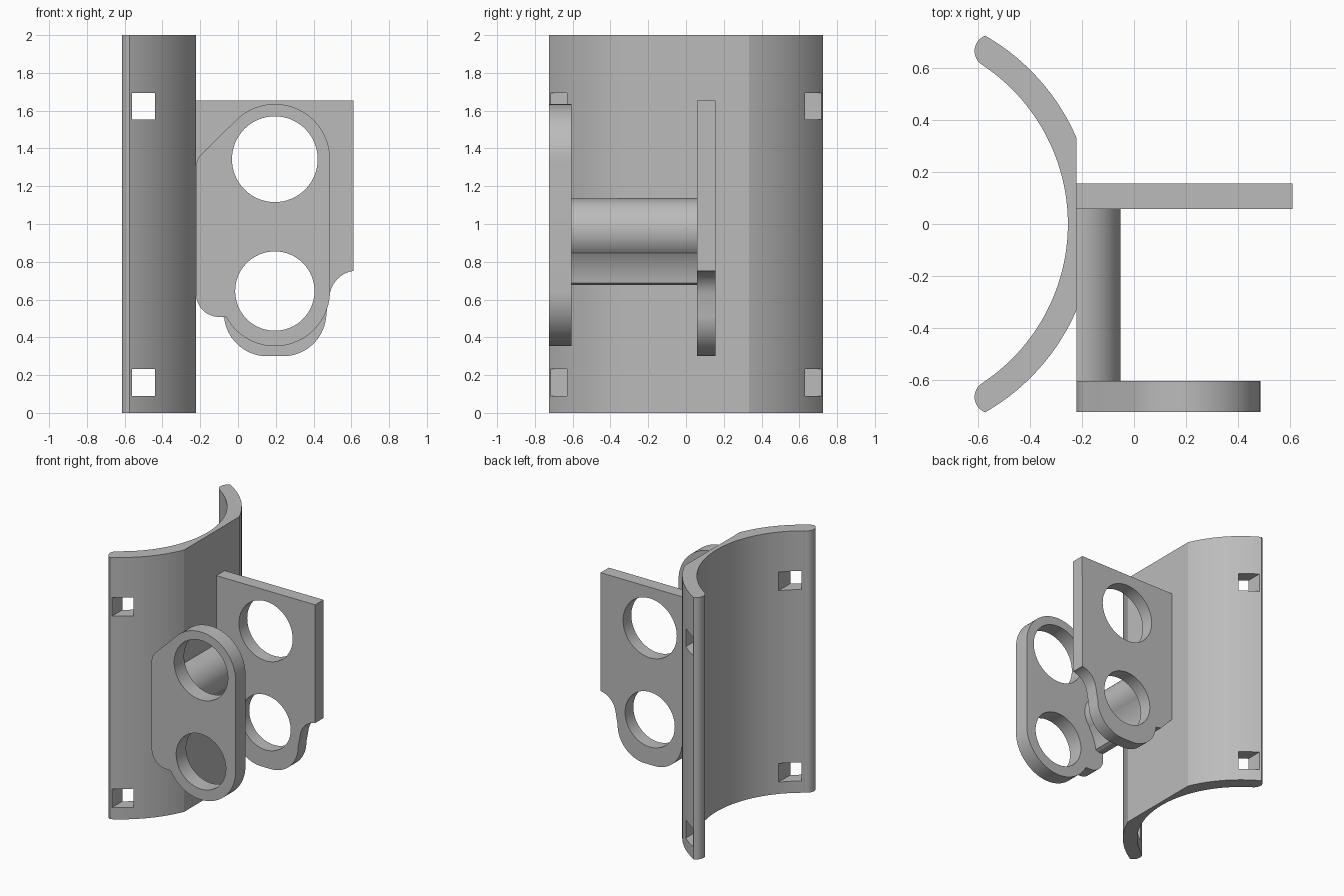
import bpy
import bmesh
from math import sin, cos, radians

if "Cube" in bpy.data.objects:
    bpy.data.objects.remove(bpy.data.objects["Cube"])

grey = bpy.data.materials.new("light grey")
grey.use_nodes = True
grey.diffuse_color = (0.5, 0.5, 0.5, 1)
grey.node_tree.nodes["Principled BSDF"].inputs["Base Color"].default_value = (0.5, 0.5, 0.5, 1)


def arc(cx, cy, r, start, end, n=16):
    """Points on a circle, angles in degrees."""
    angles = [radians(start + (end - start) * i / n) for i in range(n + 1)]
    return [(cx + r * cos(a), cy + r * sin(a)) for a in angles]


def prism(name, profile, axis, low, high):
    """Extrude a closed outline along z, or an x-z outline along y."""
    bm = bmesh.new()
    place = (lambda u, v: (u, v, low)) if axis == "z" else (lambda u, v: (u, low, v))
    face = bm.faces.new([bm.verts.new(place(u, v)) for u, v in profile])
    made = bmesh.ops.extrude_face_region(bm, geom=[face])["geom"]
    shift = (0, 0, high - low) if axis == "z" else (0, high - low, 0)
    bmesh.ops.translate(bm, vec=shift, verts=[g for g in made if isinstance(g, bmesh.types.BMVert)])
    bmesh.ops.remove_doubles(bm, verts=bm.verts, dist=0.0005)
    bmesh.ops.recalc_face_normals(bm, faces=bm.faces)
    mesh = bpy.data.meshes.new(name)
    bm.to_mesh(mesh)
    bm.free()
    mesh.materials.append(grey)
    obj = bpy.data.objects.new(name, mesh)
    bpy.context.collection.objects.link(obj)
    return obj


def activate(obj):
    bpy.ops.object.select_all(action="DESELECT")
    obj.select_set(True)
    bpy.context.view_layer.objects.active = obj


def cut(obj, profiles):
    """Cut each x-z outline right through the part along y."""
    for profile in profiles:
        cutter = prism("cutter", profile, "y", -1, 1)
        cutter.hide_render = True
        mod = obj.modifiers.new("cut", "BOOLEAN")
        mod.operation = "DIFFERENCE"
        mod.solver = "EXACT"
        mod.object = cutter
        activate(obj)
        bpy.ops.object.modifier_apply(modifier=mod.name)
        bpy.data.objects.remove(cutter)


def finish(obj):
    activate(obj)
    bpy.ops.object.shade_smooth_by_angle(angle=radians(24))


# Curved shell: flat middle outside, rounded tips, circular inside
FLAT = -0.222
half = arc(-0.99, 0, 0.837, 23.4, 60.2, 24)
half += arc(-0.552, 0.667, 0.063, 116, 244, 14)
half += arc(-0.99, 0, 0.735, 56, 0, 32)
mirrored = [(x, -y) for x, y in reversed(half[:-1])]
shell = prism("curved_shell", half + mirrored, "z", 0, 2)
cut(shell, [[(-0.56, z), (-0.44, z), (-0.44, z + 0.142), (-0.56, z + 0.142)]
            for z in (0.09, 1.552)])
finish(shell)

# Ring holes shared by both plates
CX, LOW, HIGH = 0.195, 0.645, 1.343
holes = [arc(CX, LOW, 0.21, 0, 360, 64), arc(CX, HIGH, 0.227, 0, 360, 64)]

# Front plate: rounded ends, sloped shoulder, rounded lower lobe
outline = arc(CX, HIGH, 0.292, 0, 137, 32)
outline += arc(-0.122, 1.3, 0.1, 137, 180, 8)
outline += arc(-0.1, 0.63, 0.122, 180, 270, 12)
outline += arc(CX, LOW, 0.292, 208, 360, 32)
front_plate = prism("front_plate", outline, "y", -0.725, -0.605)
cut(front_plate, holes)
finish(front_plate)

# Back plate: square top, scooped lower corner, rounded bottom lobe
outline = [(FLAT, 1.655), (0.612, 1.655)]
outline += arc(0.632, 0.605, 0.148, 98, 172, 12)
outline += arc(0.238, 0.53, 0.23, 0, -90, 20)
outline += arc(0.155, 0.53, 0.23, 270, 186, 20)
outline += [(-0.12, 0.515), (FLAT, 0.625)]
back_plate = prism("back_plate", outline, "y", 0.057, 0.157)
cut(back_plate, holes)
finish(back_plate)

# Bridge joining the plates: half-round top, hollowed foot
outline = arc(FLAT, 0.965, 0.17, 90, -43, 28)
outline += arc(CX, LOW, 0.35, 145, 173, 10)
outline += [(-0.175, 0.677), (FLAT, 0.677)]
bridge = prism("bridge", outline, "y", -0.605, 0.057)
finish(bridge)
